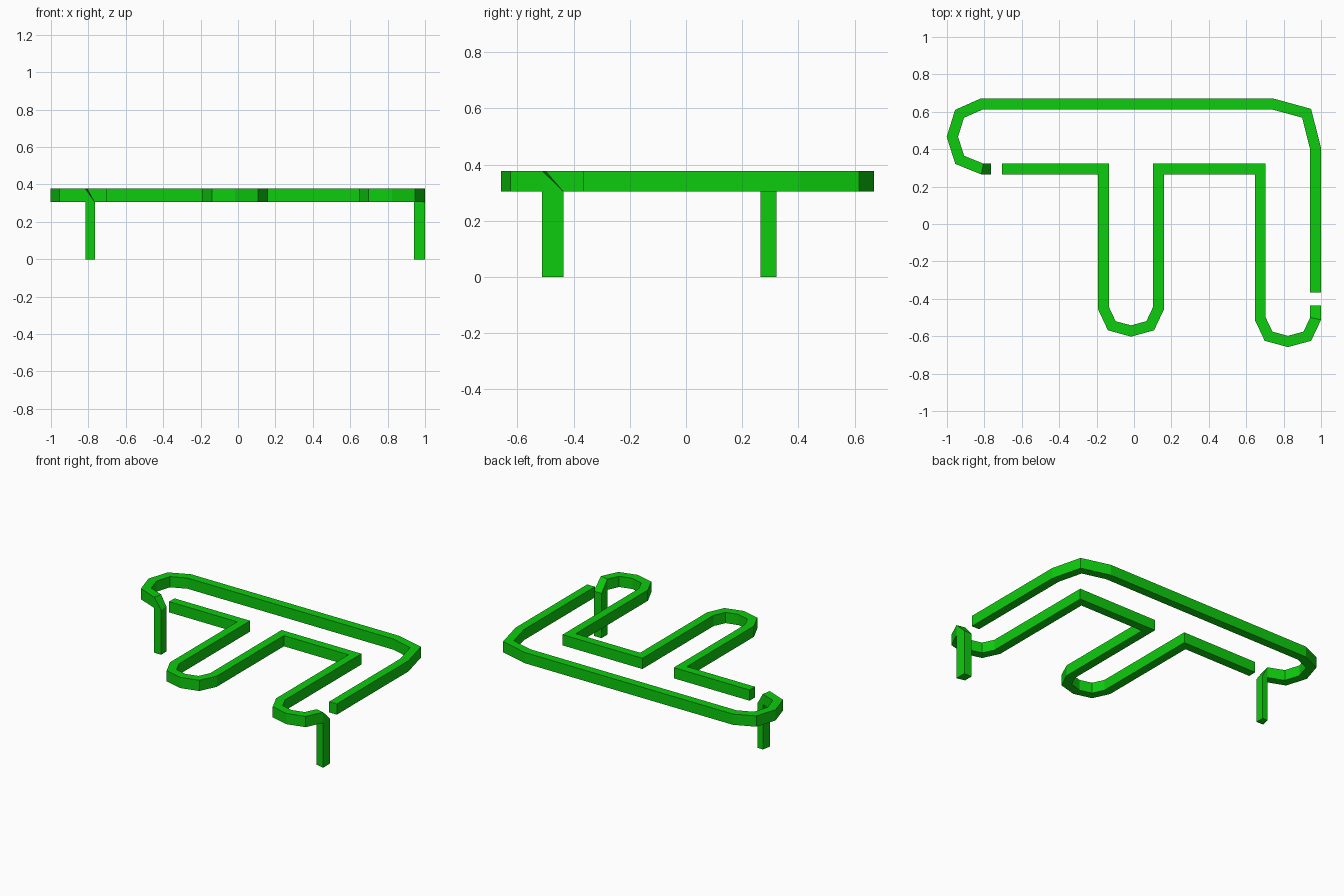
import bpy
import bmesh
from mathutils import Vector

cube = bpy.data.objects.get("Cube")
if cube:
    bpy.data.objects.remove(cube, do_unlink=True)

LOW, TOP, HALF = 0.305, 0.378, 0.029

green = bpy.data.materials.new("bright_green")
green.use_nodes = True
green.diffuse_color = (0.004, 0.604, 0.004, 1)
green.node_tree.nodes["Principled BSDF"].inputs["Base Color"].default_value = green.diffuse_color


def mitred_edges(path):
    """Left and right edge points of a strip along the path."""
    pts = [Vector(p) for p in path]
    dirs = [(b - a).normalized() for a, b in zip(pts, pts[1:])]
    edges = []
    for i, p in enumerate(pts):
        before, after = dirs[max(i - 1, 0)], dirs[min(i, len(dirs) - 1)]
        n0, n1 = (Vector((-d.y, d.x)) for d in (before, after))
        offset = (n0 + n1) * HALF / (1 + n0.dot(n1))
        edges.append((p + offset, p - offset))
    return edges


def loft(name, rings, caps):
    """Skin a row of four-cornered rings, closing the chosen ends."""
    bm = bmesh.new()
    rows = [[bm.verts.new(co) for co in ring] for ring in rings]
    for a, b in zip(rows, rows[1:]):
        for i in range(4):
            j = (i + 1) % 4
            bm.faces.new((a[i], a[j], b[j], b[i]))
    for end in caps:
        bm.faces.new(rows[end])
    bmesh.ops.recalc_face_normals(bm, faces=bm.faces)
    mesh = bpy.data.meshes.new(name)
    bm.to_mesh(mesh)
    bm.free()
    mesh.materials.append(green)
    obj = bpy.data.objects.new(name, mesh)
    bpy.context.collection.objects.link(obj)


def build_run(name, path):
    """A flat bar whose last short segment becomes a sloped elbow and leg."""
    edges = mitred_edges(path)
    rings = [[(l.x, l.y, LOW), (r.x, r.y, LOW), (r.x, r.y, TOP), (l.x, l.y, TOP)]
             for l, r in edges[:-1]]
    loft(name + "_bar", rings, [0, -1])
    (l, r), (tip_l, tip_r) = edges[-2:]
    corners = [(l, TOP), (r, TOP), (tip_r, LOW), (tip_l, LOW)]
    foot = [(p.x, p.y, 0) for p, z in corners]
    head = [(p.x, p.y, z) for p, z in corners]
    loft(name + "_leg", [foot, head], [0, -1])


# Outer run: up the left side, along the back and round to the right leg
build_run("outer_run", [
    (0.971, -0.365), (0.971, 0.402), (0.923, 0.592), (0.744, 0.641),
    (-0.816, 0.641), (-0.933, 0.589), (-0.971, 0.466), (-0.932, 0.343),
    (-0.811, 0.294), (-0.765, 0.294)])


def u_bend(x, y, half_width):
    """Rounded turn at the front of a downward loop."""
    k = half_width * 0.7
    return [(x - half_width, y + 0.122), (x - k, y + 0.028), (x, y),
            (x + k, y + 0.028), (x + half_width, y + 0.122)]


# Inner run: two forward loops ending at the left leg
build_run("inner_run",
          [(-0.705, 0.294), (-0.163, 0.294)]
          + u_bend(-0.016, -0.572, 0.147)
          + [(0.131, 0.294), (0.675, 0.294)]
          + u_bend(0.823, -0.628, 0.148)
          + [(0.971, -0.437)])
